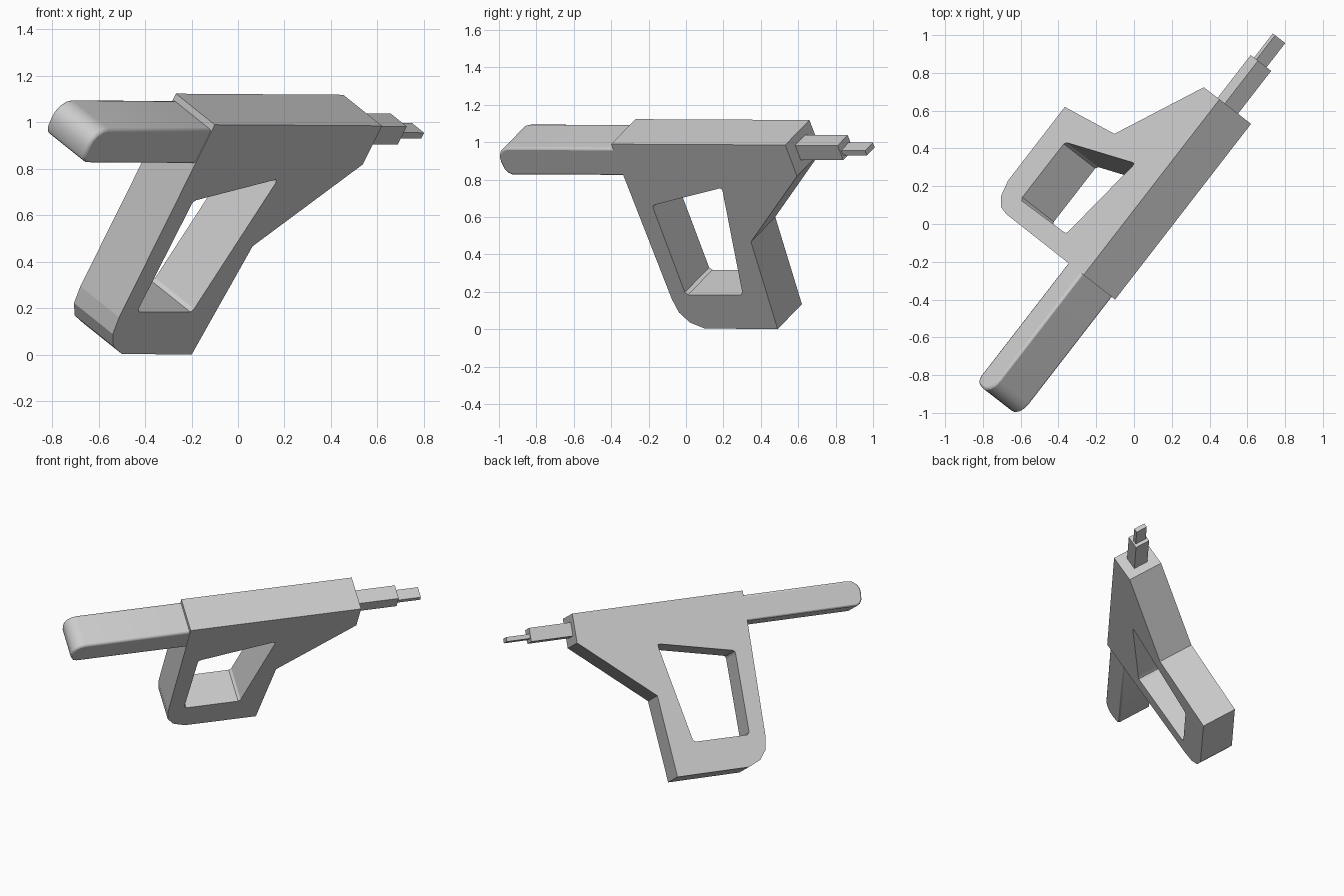
import bpy, bmesh
from mathutils import Vector, Matrix

if "Cube" in bpy.data.objects:
    bpy.data.objects.remove(bpy.data.objects["Cube"])

# Local frame: length axis, up axis, width axis, origin at the rear top near corner
L = Vector((0.612, 0.791, -0.004)).normalized()
W = Vector((-0.667, 0.519, 0.534))
W = (W - L * W.dot(L)).normalized()
U = L.cross(W)
ORIGIN = Vector((-0.10, -0.40, 0.99))
FRAME = Matrix.Translation(ORIGIN) @ Matrix((L, U, W)).transposed().to_4x4()


def prism(name, profile, w0, w1):
    """Extrude a (length, up) profile across the width."""
    bm = bmesh.new()
    face = bm.faces.new([bm.verts.new((s, u, w0)) for s, u in profile])
    ext = bmesh.ops.extrude_face_region(bm, geom=[face])
    verts = [v for v in ext["geom"] if isinstance(v, bmesh.types.BMVert)]
    bmesh.ops.translate(bm, verts=verts, vec=(0, 0, w1 - w0))
    bmesh.ops.transform(bm, matrix=FRAME, verts=bm.verts[:])
    bmesh.ops.recalc_face_normals(bm, faces=bm.faces[:])
    mesh = bpy.data.meshes.new(name)
    bm.to_mesh(mesh)
    bm.free()
    obj = bpy.data.objects.new(name, mesh)
    bpy.context.collection.objects.link(obj)
    return obj


def box(name, s0, s1, u0, u1, w0, w1):
    return prism(name, [(s0, u0), (s1, u0), (s1, u1), (s0, u1)], w0, w1)


def bevel(obj, width, segments=2):
    mod = obj.modifiers.new("bevel", "BEVEL")
    mod.width, mod.segments = width, segments
    mod.limit_method, mod.angle_limit = "ANGLE", 0.8


# Body and grip in one slab
body = prism("body_and_grip", [
    (0, 0), (1.176, 0), (1.176, -0.197), (0.693, -0.615), (0.647, -1.167),
    (0.154, -1.165), (0.07, -1.128), (0.022, -1.065), (0.008, -0.98)], 0, 0.25)

# Grip opening
cutter = prism("grip_opening_cutter", [
    (0.118, -0.405), (0.122, -0.391), (0.137, -0.383), (0.615, -0.278),
    (0.631, -0.280), (0.632, -0.296), (0.503, -0.935), (0.488, -0.951),
    (0.130, -0.952), (0.114, -0.937)], -0.1, 0.35)
cutter.hide_render = True
cutter.hide_viewport = True
cut = body.modifiers.new("opening", "BOOLEAN")
cut.operation, cut.object, cut.solver = "DIFFERENCE", cutter, "EXACT"

# Rear barrel with a rounded end
barrel = prism("rear_barrel", [
    (0.05, -0.03), (-0.715, -0.03), (-0.75, -0.037), (-0.78, -0.058),
    (-0.797, -0.088), (-0.80, -0.12), (-0.795, -0.165), (-0.78, -0.19),
    (-0.755, -0.202), (0.05, -0.202)], 0.003, 0.247)
bevel(barrel, 0.012)

# Stepped nozzle at the front
box("nozzle_block", 1.15, 1.463, -0.14, -0.048, 0.073, 0.177)
box("nozzle_tip", 1.44, 1.625, -0.117, -0.087, 0.085, 0.165)

# Smooth shading with sharp edges kept
bpy.ops.object.select_all(action="DESELECT")
barrel.select_set(True)
bpy.context.view_layer.objects.active = barrel
bpy.ops.object.shade_smooth_by_angle()
